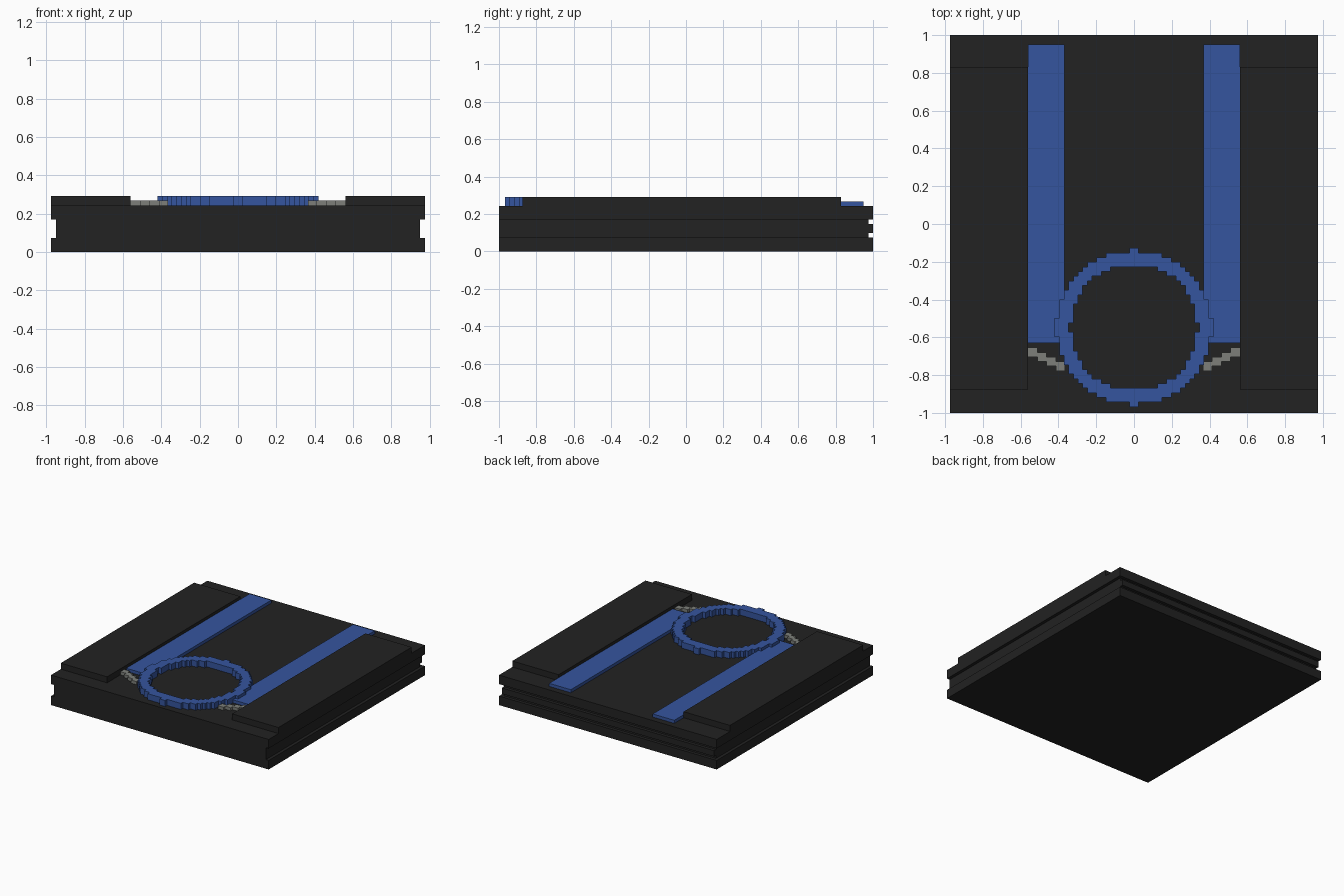
import bpy
import bmesh
from math import sqrt, floor

cube = bpy.data.objects.get("Cube")
if cube:
    bpy.data.objects.remove(cube, do_unlink=True)


def make_material(name, rgb):
    mat = bpy.data.materials.new(name)
    mat.use_nodes = True
    mat.diffuse_color = (*rgb, 1)
    mat.node_tree.nodes["Principled BSDF"].inputs["Base Color"].default_value = (*rgb, 1)
    return mat


black = make_material("black", (0.016, 0.016, 0.016))
blue = make_material("blue", (0.036, 0.091, 0.342))
grey = make_material("grey", (0.205, 0.212, 0.195))


def add_object(name, bm, mat):
    bmesh.ops.recalc_face_normals(bm, faces=bm.faces)
    mesh = bpy.data.meshes.new(name)
    bm.to_mesh(mesh)
    bm.free()
    mesh.materials.append(mat)
    obj = bpy.data.objects.new(name, mesh)
    bpy.context.collection.objects.link(obj)
    return obj


def add_box(name, x, y, z, mat):
    bm = bmesh.new()
    bmesh.ops.create_cube(bm, size=1)
    for v in bm.verts:
        for axis, (low, high) in enumerate((x, y, z)):
            v.co[axis] = high if v.co[axis] > 0 else low
    return add_object(name, bm, mat)


W = 0.975          # half width of the base
CELL = 0.0247      # step size of the blocky details
DECK, INLAY, TOP = 0.243, 0.268, 0.292

# Base: two full slabs around a recessed core, with a rib along the back
add_box("lower_slab", (-W, W), (-1, 1), (0, 0.073), black)
add_box("core", (-0.95, 0.95), (-1, 0.975), (0.073, 0.17), black)
add_box("back_rib", (-0.95, 0.95), (0.975, 1), (0.098, 0.146), black)
add_box("upper_slab", (-W, W), (-1, 1), (0.17, DECK), black)

# Mirrored pads, stripes and stepped grey accents on the deck
for side, s in (("left", 1), ("right", -1)):
    def span(a, b):
        return tuple(sorted((s * a, s * b)))

    add_box(side + "_pad", span(0.56, W), (-0.875, 0.83), (DECK, TOP), black)
    add_box(side + "_stripe", span(0.367, 0.56), (-0.63, 0.95), (DECK, INLAY), blue)
    for i in range(4):
        x = 0.56 - 0.049 * i
        y = -0.654 - 0.025 * i
        add_box(f"{side}_step_{i + 1}", span(x - 0.049, x), (y - 0.049, y),
                (DECK, INLAY), grey)


# Ring: a circle rasterised into square cells, then raised
def half_width(radius, row):
    d = radius ** 2 - (row + 0.5) ** 2
    return floor(sqrt(d) + 0.53) if d > 0 else 0


bm = bmesh.new()
for row in range(17):
    for col in range(half_width(13.5, row), half_width(16.55, row)):
        for sx in (1, -1):
            for sy in (1, -1):
                corners = ((col, row), (col + 1, row), (col + 1, row + 1), (col, row + 1))
                if sx * sy < 0:
                    corners = corners[::-1]
                bm.faces.new([bm.verts.new((sx * a * CELL, sy * b * CELL - 0.548, DECK))
                              for a, b in corners])
bmesh.ops.remove_doubles(bm, verts=bm.verts, dist=0.001)
raised = bmesh.ops.extrude_face_region(bm, geom=bm.faces[:], use_keep_orig=True)
bmesh.ops.translate(bm, vec=(0, 0, TOP - DECK),
                    verts=[g for g in raised["geom"] if isinstance(g, bmesh.types.BMVert)])
add_object("ring", bm, blue)
